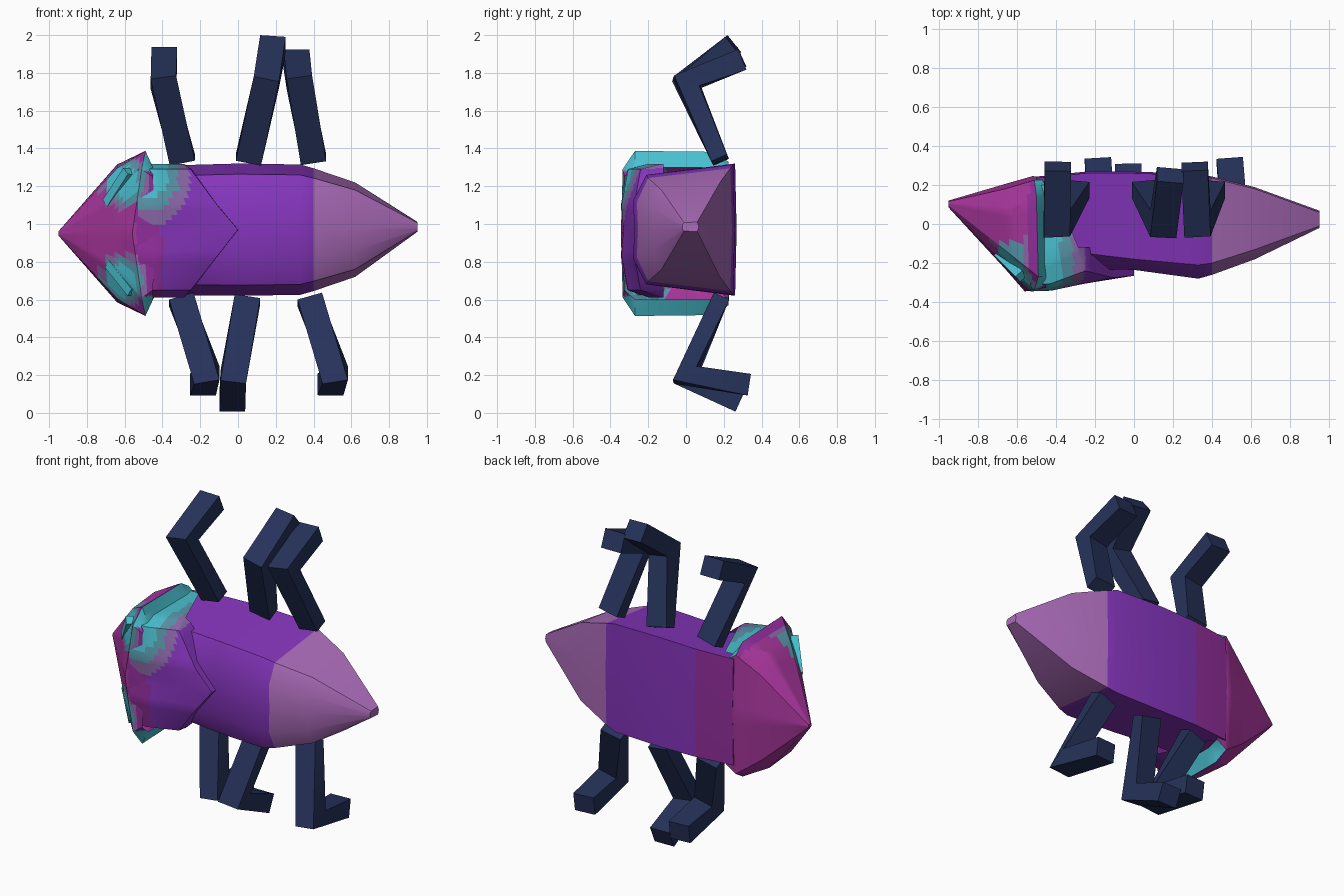
import bpy, bmesh, math
from mathutils import Vector

if "Cube" in bpy.data.objects:
    bpy.data.objects.remove(bpy.data.objects["Cube"], do_unlink=True)


def material(name, *srgb):
    lin = [((c / 255 + 0.055) / 1.055) ** 2.4 for c in srgb] + [1]
    m = bpy.data.materials.new(name)
    m.use_nodes = True
    m.diffuse_color = lin
    bsdf = next(n for n in m.node_tree.nodes if n.type == 'BSDF_PRINCIPLED')
    bsdf.inputs["Base Color"].default_value = lin
    return m


MATS = [material("purple", 133, 53, 188), material("lilac", 172, 108, 186),
        material("magenta", 168, 54, 156), material("plum", 146, 46, 156),
        material("teal", 74, 192, 208), material("grey_teal", 88, 150, 170),
        material("mauve", 140, 105, 170), material("navy", 38, 50, 90)]
PURPLE, LILAC, MAGENTA, PLUM, TEAL, GREY_TEAL, MAUVE, NAVY = range(8)


def finish(name, bm, rule, angle=30):
    me = bpy.data.meshes.new(name)
    for m in MATS:
        me.materials.append(m)
    bm.normal_update()
    for f in bm.faces:
        f.material_index = rule(f.calc_center_median(), f.normal)
    bm.to_mesh(me)
    bm.free()
    ob = bpy.data.objects.new(name, me)
    bpy.context.collection.objects.link(ob)
    bpy.ops.object.select_all(action='DESELECT')
    ob.select_set(True)
    bpy.context.view_layer.objects.active = ob
    bpy.ops.object.shade_smooth_by_angle(angle=math.radians(angle))
    return ob


def loft(rings, closed=True, caps=(True, True), cuts=0):
    bm = bmesh.new()
    rows = [[bm.verts.new(p) for p in r] for r in rings]
    n = len(rows[0])
    for a, b in zip(rows, rows[1:]):
        for i in range(n if closed else n - 1):
            j = (i + 1) % n
            bm.faces.new((a[i], a[j], b[j], b[i]))
    if caps[0]:
        bm.faces.new(rows[0])
    if caps[1]:
        bm.faces.new(rows[-1])
    bmesh.ops.recalc_face_normals(bm, faces=bm.faces)
    if cuts:
        bmesh.ops.subdivide_edges(bm, edges=bm.edges[:], cuts=cuts, use_grid_fill=True)
    return bm


def mirrored(half):
    """Close a half section of (x, y, u) points, u measured from the centre line."""
    return half + [(x, y, -u) for x, y, u in reversed(half) if u > 0]


# Abdomen: x, half height, belly y, back y, edge y, centre z
def body_ring(x, h, belly, back, edge, cz):
    half = [(x, belly + 0.008, 0), (x, belly, h), (x, edge, h * 0.84),
            (x, back, h * 0.45), (x, back + 0.02 * h, 0)]
    return [(px, py, cz + u) for px, py, u in mirrored(half)]


BODY = [(-0.5, 0.34, 0.235, -0.24, -0.15, 0.965), (-0.25, 0.345, 0.26, -0.23, -0.15, 0.968),
        (0.0, 0.35, 0.26, -0.235, -0.18, 0.97), (0.33, 0.345, 0.25, -0.28, -0.21, 0.97),
        (0.4, 0.325, 0.235, -0.26, -0.2, 0.97), (0.62, 0.25, 0.18, -0.18, -0.13, 0.97),
        (0.95, 0.026, 0.06, -0.02, -0.01, 0.985)]


def body_rule(c, n):
    if c.x > 0.4:
        return LILAC
    return PLUM if c.x < -0.25 and n.y > 0.5 else PURPLE


finish("abdomen", loft([body_ring(*r) for r in BODY]), body_rule)

# Pointed neck shield over the front of the back: z, y, rear x
SHIELD = [(1.318, 0.2, -0.42), (1.318, -0.2, -0.29), (1.29, -0.31, -0.25), (1.1, -0.345, -0.11),
          (0.97, -0.335, 0.0), (0.83, -0.345, -0.11), (0.65, -0.31, -0.25),
          (0.612, -0.2, -0.29), (0.612, 0.2, -0.42)]


def shield_row(t):
    row = []
    for z, y, rear in SHIELD:
        x = -0.44 + (rear + 0.44) * t
        row.append((x, y + (0.07 * t if y < 0 else 0), z))
    return row


rim = [(rear + 0.005, max(y, -0.12), z) for z, y, rear in SHIELD]
front = [(-0.53, y, z) for z, y, rear in SHIELD]
bm = loft([front, shield_row(0.05), shield_row(0.5), shield_row(1), rim],
          closed=False, caps=(False, False), cuts=4)
if sum(f.normal.y * f.calc_area() for f in bm.faces) > 0:
    bmesh.ops.reverse_faces(bm, faces=bm.faces[:])


def shield_rule(c, n):
    if c.z > 1.0:
        d = math.hypot(c.x + 0.47, (c.z - 1.27) * 0.8)
        for limit, colour in ((0.1, TEAL), (0.16, GREY_TEAL), (0.22, MAUVE)):
            if d < limit and n.x < 0.75:
                return colour
    return PLUM if c.x < -0.4 else PURPLE


finish("neck_shield", bm, shield_rule)

# Head: snout tip, cheeks, flared rim, neck (half sections around the centre line)
HEAD = [[(-0.95, 0.12, 0), (-0.95, 0.115, 0.008), (-0.95, 0.105, 0.012),
         (-0.95, 0.095, 0.012), (-0.95, 0.088, 0.006), (-0.95, 0.085, 0)],
        [(-0.66, 0.205, 0), (-0.66, 0.18, 0.27), (-0.64, 0.07, 0.365),
         (-0.64, -0.15, 0.345), (-0.65, -0.225, 0.19), (-0.66, -0.23, 0)],
        [(-0.52, 0.245, 0), (-0.51, 0.225, 0.38), (-0.5, 0.14, 0.432),
         (-0.49, -0.27, 0.437), (-0.51, -0.335, 0.34), (-0.56, -0.345, 0)],
        [(-0.44, 0.24, 0), (-0.44, 0.225, 0.335), (-0.45, 0.14, 0.35),
         (-0.45, -0.27, 0.35), (-0.45, -0.325, 0.3), (-0.44, -0.335, 0)]]
bm = loft([[(x, y, 0.95 + u) for x, y, u in mirrored(h)] for h in HEAD],
          caps=(True, False), cuts=5)


def head_rule(c, n):
    upper = c.z > 0.95
    u = abs(c.z - 0.95)
    if n.x > 0.3 and u > 0.33:
        return TEAL
    if c.y < -0.08:
        d = math.hypot(c.x + (0.6 if upper else 0.61), (u - (0.27 if upper else 0.25)) * 0.9)
        for limit, colour in ((0.075, TEAL), (0.11, GREY_TEAL), (0.13, MAUVE)):
            if d < limit:
                return colour
    return PLUM if c.x > -0.54 and n.y < 0.5 else MAGENTA


finish("head", bm, head_rule)

# Slit eyes: slim raised bars lying on the cheeks
for name, a, b in (("left_eye", (-0.69, -0.16, 1.11), (-0.58, -0.27, 1.28)),
                   ("right_eye", (-0.68, -0.17, 0.79), (-0.56, -0.27, 0.64))):
    a, b = Vector(a), Vector(b)
    along = (b - a).normalized()
    out = Vector((-0.6, -0.75, 0.2 if a.z > 0.95 else -0.2))
    out = (out - along * out.dot(along)).normalized()
    side = along.cross(out) * 0.025
    rings = [[p + side + out * 0.02, p - side + out * 0.02,
              p - side - out * 0.025, p + side - out * 0.025] for p in (a, b)]
    finish(name, loft(rings), lambda c, n: TEAL)


# Legs: bent square bars through root, knee and foot
def leg(name, root, knee, foot):
    pts = [Vector(p) for p in (root, knee, foot)]
    thigh, shin = (pts[1] - pts[0]).normalized(), (pts[2] - pts[1]).normalized()
    rings = []
    for p, d, thick in zip(pts, (thigh, (thigh + shin).normalized(), shin), (0.045, 0.072, 0.058)):
        side = Vector((1, 0, 0))
        side = (side - d * d.x).normalized()
        up = d.cross(side) * thick
        side = side * 0.068
        rings.append([p + side + up, p - side + up, p - side - up, p + side - up])
    finish(name, loft(rings), lambda c, n: NAVY)


LEGS = {"left_front_leg": ((-0.295, 0.18, 1.34), (-0.395, 0, 1.75), (-0.39, 0.295, 1.885)),
        "left_middle_leg": ((0.055, 0.18, 1.34), (0.15, 0, 1.75), (0.185, 0.25, 1.95)),
        "left_rear_leg": ((0.4, 0.18, 1.34), (0.325, 0, 1.75), (0.31, 0.295, 1.87)),
        "right_front_leg": ((-0.3, 0.18, 0.6), (-0.165, 0, 0.2), (-0.185, 0.33, 0.15)),
        "right_middle_leg": ((0.05, 0.18, 0.6), (-0.025, 0, 0.19), (-0.03, 0.285, 0.06)),
        "right_rear_leg": ((0.38, 0.18, 0.6), (0.515, 0, 0.2), (0.49, 0.33, 0.15))}
for name, path in LEGS.items():
    leg(name, *path)
